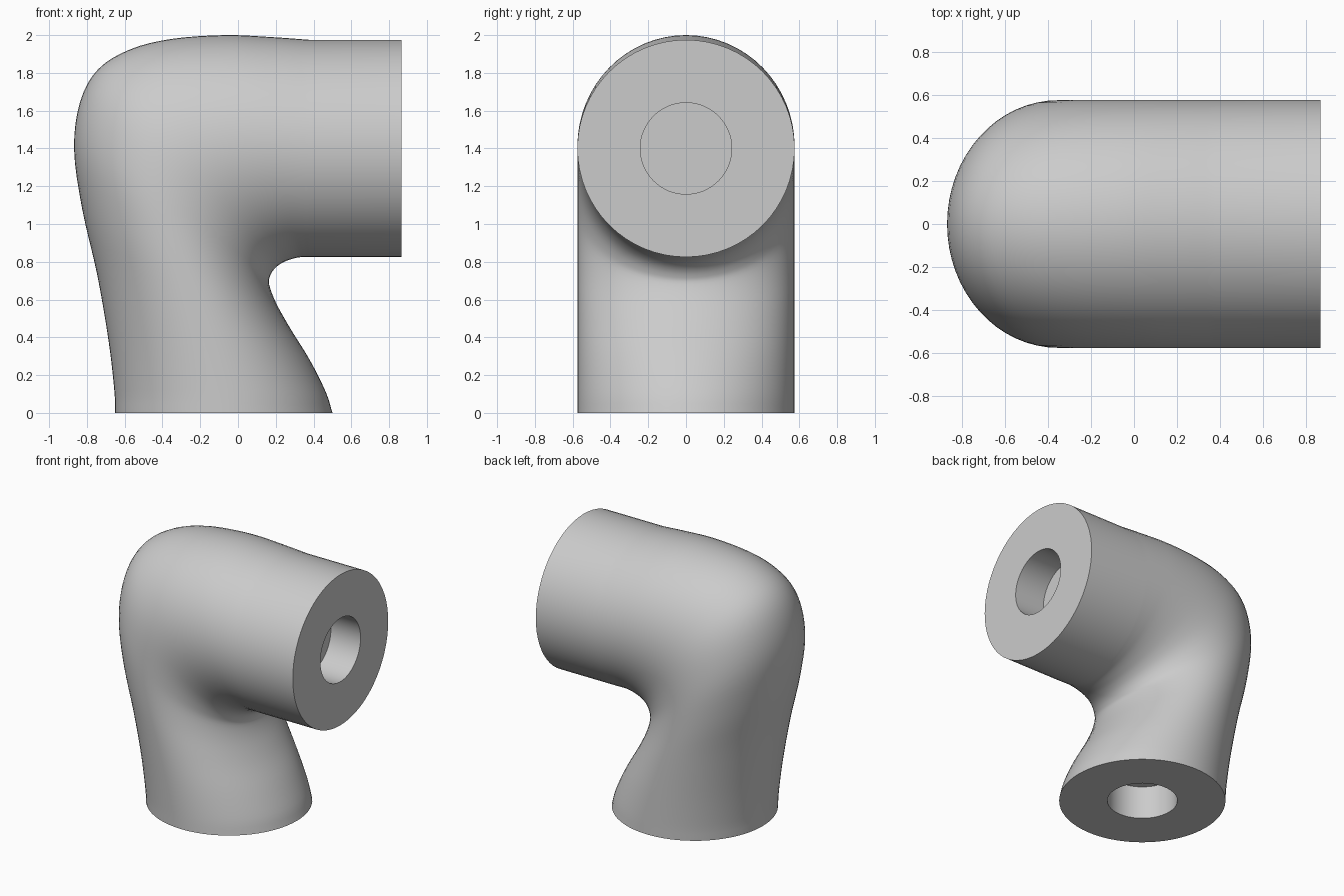
import bpy, bmesh, math
from mathutils import Vector

SEGMENTS = 64
STEPS = 4
RADIUS = 0.575
HOLE = 0.242
DEPTH = 0.25
START = Vector((-0.075, 0, 0))
END = Vector((0.865, 0, 1.4))

# Remove the default cube
cube = bpy.data.objects.get("Cube")
if cube:
    bpy.data.objects.remove(cube, do_unlink=True)

# Elbow sections: outer bend (x, z) and inner bend (x, z)
SECTIONS = [
    (-0.65, 0, 0.5, 0),
    (-0.655, 0.12, 0.465, 0.11),
    (-0.685, 0.38, 0.38, 0.28),
    (-0.745, 0.73, 0.275, 0.45),
    (-0.825, 1.08, 0.2, 0.585),
    (-0.868, 1.4, 0.165, 0.68),
    (-0.835, 1.65, 0.17, 0.725),
    (-0.74, 1.82, 0.195, 0.765),
    (-0.57, 1.925, 0.235, 0.795),
    (-0.35, 1.98, 0.28, 0.813),
    (-0.07, 2, 0.32, 0.823),
    (0.17, 1.99, 0.355, 0.825),
    (0.38, 1.975, 0.38, 0.825),
]


def make_material(name, colour):
    mat = bpy.data.materials.new(name)
    mat.use_nodes = True
    mat.diffuse_color = colour
    mat.node_tree.nodes["Principled BSDF"].inputs["Base Color"].default_value = colour
    return mat


def smooth_sections(sections):
    """Catmull-Rom interpolation between neighbouring sections."""
    keys = [Vector(s) for s in sections]
    keys = [2 * keys[0] - keys[1]] + keys + [2 * keys[-1] - keys[-2]]
    result = []
    for a, b, c, d in zip(keys, keys[1:], keys[2:], keys[3:]):
        for step in range(STEPS):
            t = step / STEPS
            result.append(b + 0.5 * t * (c - a + t * (
                2 * a - 5 * b + 4 * c - d + t * (3 * (b - c) + d - a))))
    result.append(keys[-2])
    return result


def ring(bm, centre, half_axis, half_width):
    """Elliptical ring, with its second axis along y."""
    side = Vector((0, half_width, 0))
    angles = [math.tau * i / SEGMENTS for i in range(SEGMENTS)]
    return [bm.verts.new(centre + math.cos(a) * half_axis + math.sin(a) * side)
            for a in angles]


def bridge(bm, first, second):
    for i in range(SEGMENTS):
        j = (i + 1) % SEGMENTS
        bm.faces.new((first[i], first[j], second[j], second[i]))


bm = bmesh.new()
right, up = Vector((1, 0, 0)), Vector((0, 0, 1))

# Blind hole in the base
rings = [ring(bm, START + up * DEPTH, right * HOLE, HOLE),
         ring(bm, START, right * HOLE, HOLE)]

# Bent body
for ox, oz, ix, iz in smooth_sections(SECTIONS):
    outer, inner = Vector((ox, 0, oz)), Vector((ix, 0, iz))
    rings.append(ring(bm, (outer + inner) / 2, (inner - outer) / 2, RADIUS))

# Straight side branch with its blind hole
rings += [ring(bm, END, -up * RADIUS, RADIUS),
          ring(bm, END, -up * HOLE, HOLE),
          ring(bm, END - right * DEPTH, -up * HOLE, HOLE)]

for first, second in zip(rings, rings[1:]):
    bridge(bm, first, second)

# Hole floors
bm.faces.new(rings[0])
bm.faces.new(rings[-1])
bmesh.ops.recalc_face_normals(bm, faces=bm.faces)

mesh = bpy.data.meshes.new("pipe_elbow")
bm.to_mesh(mesh)
bm.free()
mesh.materials.append(make_material("plain grey", (0.6, 0.6, 0.6, 1)))
elbow = bpy.data.objects.new("pipe_elbow", mesh)
bpy.context.collection.objects.link(elbow)

# Smooth curved walls, sharp rims
bpy.ops.object.select_all(action="DESELECT")
elbow.select_set(True)
bpy.context.view_layer.objects.active = elbow
bpy.ops.object.shade_smooth_by_angle(angle=math.radians(35))
